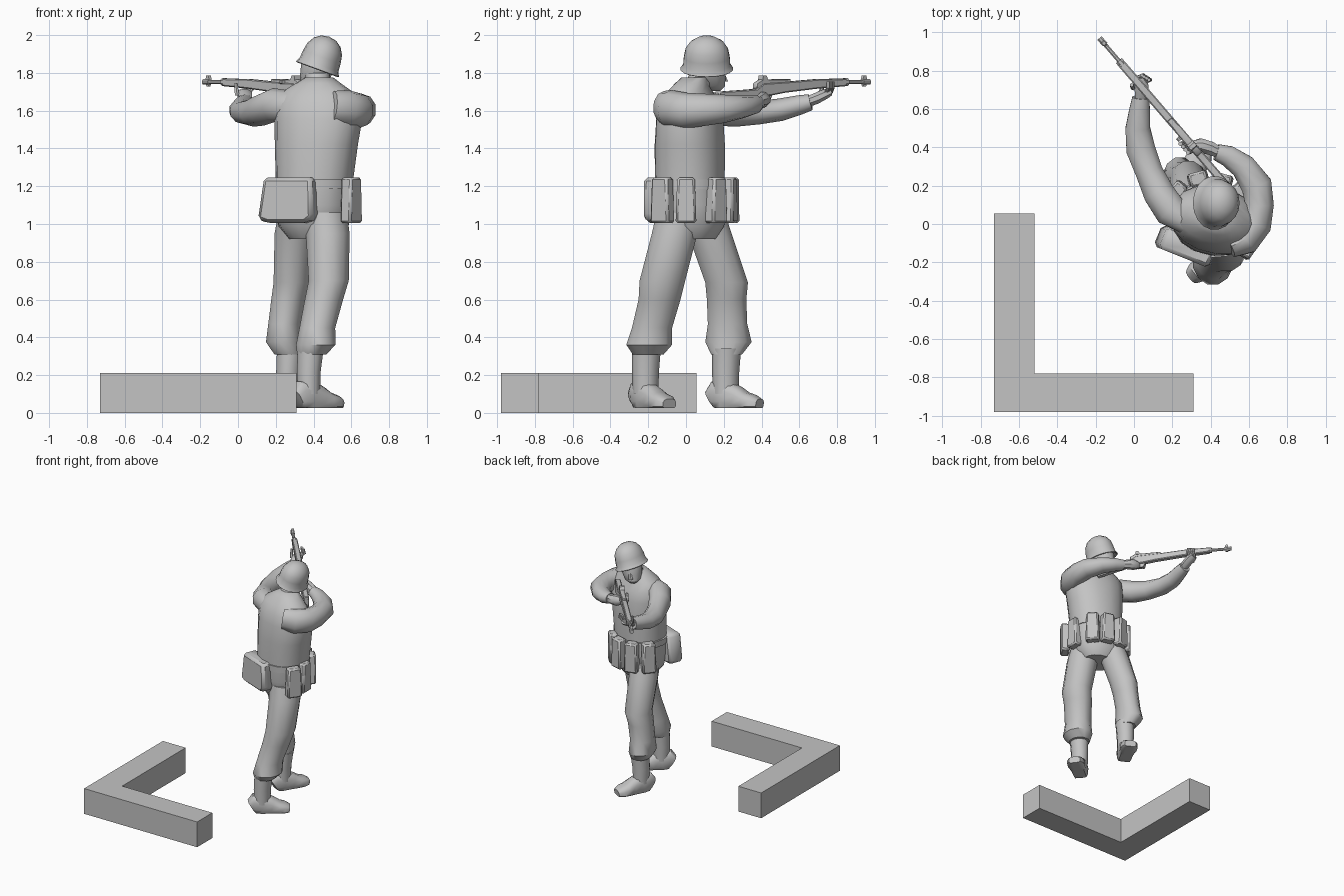
import bpy, bmesh, math
from mathutils import Vector, Matrix

grey = bpy.data.materials.new("plain grey")
grey.diffuse_color = (0.55, 0.55, 0.55, 1)


def finish(name, bm, smooth=True):
    bmesh.ops.recalc_face_normals(bm, faces=bm.faces)
    me = bpy.data.meshes.new(name)
    bm.to_mesh(me)
    bm.free()
    me.materials.append(grey)
    ob = bpy.data.objects.new(name, me)
    bpy.context.collection.objects.link(ob)
    if smooth:
        bpy.ops.object.select_all(action='DESELECT')
        ob.select_set(True)
        bpy.context.view_layer.objects.active = ob
        bpy.ops.object.shade_smooth_by_angle(angle=math.radians(42))
    return ob


def loft(name, rings, along=False, rot=0, n=12, power=1.0, floor=None):
    """Skin elliptical rings (x, y, z, a, b); rings are level, or square to the path."""
    bm = bmesh.new()
    cs = [Vector(r[:3]) for r in rings]
    loops = []
    for i, r in enumerate(rings):
        u, v = Vector((math.cos(rot), math.sin(rot), 0)), Vector((-math.sin(rot), math.cos(rot), 0))
        if along:
            t = (cs[min(i + 1, len(cs) - 1)] - cs[max(i - 1, 0)]).normalized()
            u = t.cross(Vector((0, 0, 1))).normalized()
            v = u.cross(t)
        loop = []
        for k in range(n):
            ang = 2 * math.pi * (k + 0.5) / n
            c, s = math.cos(ang), math.sin(ang)
            c = math.copysign(abs(c) ** power, c)
            s = math.copysign(abs(s) ** power, s)
            p = cs[i] + u * c * r[3] + v * s * r[4]
            if floor is not None:
                p.z = max(p.z, floor)
            loop.append(bm.verts.new(p))
        loops.append(loop)
    for a, b in zip(loops, loops[1:]):
        for k in range(n):
            bm.faces.new((a[k], a[(k + 1) % n], b[(k + 1) % n], b[k]))
    bm.faces.new(loops[0])
    bm.faces.new(loops[-1])
    return finish(name, bm)


def extrude(name, pts, matrix, depth, bevel=0):
    """Extrude a flat outline, centred on its own plane."""
    bm = bmesh.new()
    f = bm.faces.new([bm.verts.new((x, y, -depth / 2)) for x, y in pts])
    g = bmesh.ops.extrude_face_region(bm, geom=[f])
    bmesh.ops.translate(bm, vec=(0, 0, depth), verts=[e for e in g['geom'] if isinstance(e, bmesh.types.BMVert)])
    if bevel:
        bmesh.ops.bevel(bm, geom=bm.edges[:], offset=bevel, segments=1, affect='EDGES')
    bmesh.ops.transform(bm, matrix=matrix, verts=bm.verts)
    return finish(name, bm, bevel > 0)


# L-shaped low wall
extrude("low_wall", [(-.73, -.98), (.31, -.98), (.31, -.78), (-.52, -.78), (-.52, .055), (-.73, .055)],
        Matrix.Translation((0, 0, .105)), .21)

# Trouser legs, gathered over the boots
loft("right_leg", [(.46, -.03, 1.06, .12, .13), (.475, -.06, .95, .12, .125), (.48, -.125, .70, .11, .125),
                   (.455, -.14, .60, .105, .115), (.42, -.18, .45, .098, .11), (.412, -.195, .36, .108, .125),
                   (.39, -.2, .31, .08, .085)])
loft("left_leg", [(.32, .09, 1.06, .11, .12), (.30, .125, .95, .11, .12), (.285, .215, .69, .1, .117),
                  (.265, .215, .60, .092, .108), (.245, .22, .47, .088, .108), (.24, .225, .375, .095, .127),
                  (.265, .215, .31, .075, .085)])
# Boots
for side, ax, ay, dx, dy in (("right", .375, -.215, .78, .62), ("left", .265, .21, .48, .88)):
    loft(side + "_boot_shaft", [(ax + .01, ay + .005, .34, .072, .077), (ax, ay, .22, .066, .072),
                                (ax, ay, .1, .062, .068)], n=10)
    foot = [(-.085, .075, .045, .05), (-.06, .09, .058, .08), (0, .09, .062, .085), (.07, .07, .062, .07),
            (.12, .055, .068, .055), (.17, .05, .066, .045), (.205, .045, .045, .03)]
    loft(side + "_boot_foot", [(ax + dx * s, ay + dy * s, z, a, b) for s, z, a, b in foot],
         along=True, n=12, power=.75, floor=.025)

# Jacket body, hips to collar
loft("jacket", [(.40, .035, .92, .13, .12), (.40, .03, .99, .185, .17), (.40, .02, 1.10, .20, .182),
                (.405, .02, 1.24, .205, .182), (.415, .02, 1.42, .22, .182), (.425, .02, 1.56, .235, .172),
                (.42, .02, 1.64, .225, .15), (.42, .02, 1.70, .19, .115), (.425, .035, 1.745, .12, .09),
                (.43, .05, 1.775, .075, .075)], rot=-.25, n=16, power=.9)
loft("belt", [(.40, .02, 1.185, .212, .19), (.40, .02, 1.235, .214, .192)], rot=-.25, n=16, power=.9)

# Pouches around the belt: centre, facing angle, width, thickness
pouches = [(.60, -.125, -35, .12, .07), (.605, .0, 0, .11, .075), (.555, .16, 42, .11, .075),
           (.46, .225, 75, .11, .075), (.335, .235, 105, .11, .075), (.225, .17, 140, .11, .075)]
for i, (x, y, ang, w, d) in enumerate(pouches):
    m = Matrix.Translation((x, y, 1.125)) @ Matrix.Rotation(math.radians(ang + 90), 4, 'Z') @ Matrix.Rotation(math.pi / 2, 4, 'X')
    extrude("belt_pouch_%d" % (i + 1), [(-w * .5, -.12), (w * .5, -.12), (w * .42, .122), (-w * .42, .122)], m, d, .012)
m = Matrix.Translation((.265, -.115, 1.125)) @ Matrix.Rotation(math.radians(-22), 4, 'Z') @ Matrix.Rotation(math.pi / 2, 4, 'X')
extrude("back_bag", [(-.155, -.10), (-.1, -.12), (.12, -.12), (.16, -.09), (.155, .122), (-.12, .122)], m, .12, .02)

# Sleeves
loft("right_sleeve", [(.50, -.12, 1.62, .06, .085), (.575, -.085, 1.61, .085, .1), (.635, .0, 1.60, .088, .095),
                      (.655, .10, 1.605, .078, .085), (.64, .20, 1.61, .085, .075), (.57, .30, 1.62, .07, .06),
                      (.49, .355, 1.63, .058, .05), (.43, .375, 1.64, .045, .042)], along=True, n=10)
loft("left_sleeve", [(.28, .01, 1.62, .07, .085), (.19, .07, 1.63, .09, .09), (.13, .16, 1.605, .085, .085),
                     (.08, .27, 1.59, .075, .075), (.035, .39, 1.59, .08, .062), (.02, .50, 1.605, .068, .06),
                     (.03, .60, 1.63, .056, .052), (.035, .66, 1.645, .046, .043)], along=True, n=10)

# Head, neck and nose
loft("neck", [(.425, .05, 1.70, .07, .07), (.42, .09, 1.80, .068, .07)], n=10)
loft("head", [(.385, .15, 1.705, .03, .035), (.39, .145, 1.73, .06, .065), (.41, .125, 1.78, .078, .088),
              (.425, .115, 1.84, .085, .1), (.44, .11, 1.90, .08, .09)], rot=.7, n=12)
loft("nose", [(.365, .205, 1.755, .018, .02), (.385, .19, 1.81, .008, .012)], rot=.7, n=6)

# Helmet: lathe outline, then tilted onto the stock side
bm = bmesh.new()
outline = [(0, .17), (.045, .162), (.082, .138), (.106, .1), (.115, .055), (.118, .012), (.132, -.012),
           (.127, -.016), (.108, .0), (.09, .06), (0, .09)]
vs = [bm.verts.new((r, 0, z)) for r, z in outline]
es = [bm.edges.new(p) for p in zip(vs, vs[1:])]
bmesh.ops.spin(bm, geom=vs + es, cent=(0, 0, 0), axis=(0, 0, 1), angle=2 * math.pi, steps=18)
bmesh.ops.remove_doubles(bm, verts=bm.verts, dist=.0005)
m = Matrix.Translation((.425, .11, 1.832)) @ Matrix.Rotation(.35, 4, 'Y') @ Matrix.Diagonal((.92, 1.07, 1, 1))
bmesh.ops.transform(bm, matrix=m, verts=bm.verts)
finish("helmet", bm)

# Rifle: u runs from the muzzle to the butt, outline drawn in (u, z)
d = Vector((.652, -.758, 0))
side = Vector((0, 0, 1)).cross(d)
muzzle = Vector((-.18, .97, 0))
frame = Matrix(((d.x, 0, -side.x, muzzle.x), (d.y, 0, -side.y, muzzle.y), (0, 1, 0, 0), (0, 0, 0, 1)))


def at(u, z, off=0):
    return muzzle + d * u + side * off + Vector((0, 0, z))


def rod(name, u0, z0, u1, z1, r, off=0):
    return loft(name, [(*at(u0, z0, off), r, r), (*at(u1, z1, off), r, r)], along=True, n=8)


extrude("rifle_stock", [(.17, 1.73), (.38, 1.716), (.60, 1.695), (.70, 1.68), (.78, 1.672), (.86, 1.645),
                        (1.06, 1.59), (1.065, 1.70), (.88, 1.71), (.80, 1.715), (.75, 1.745), (.55, 1.755),
                        (.36, 1.768), (.17, 1.77)], frame, .042, .006)
rod("rifle_barrel", 0, 1.752, .3, 1.752, .0115)
rod("barrel_band", .155, 1.752, .185, 1.751, .022)
rod("muzzle_collar", .0, 1.752, .045, 1.752, .016)
extrude("front_sight", [(.02, 1.755), (.055, 1.755), (.045, 1.785), (.028, 1.787)], frame, .018)
extrude("sight_lug", [(.02, 1.75), (.05, 1.75), (.045, 1.728), (.028, 1.728)], frame, .014)
extrude("receiver", [(.56, 1.74), (.80, 1.715), (.80, 1.745), (.76, 1.765), (.56, 1.768)], frame, .034, .004)
extrude("rear_sight", [(.72, 1.76), (.76, 1.76), (.755, 1.787), (.735, 1.787)], frame, .04)
rod("bolt_handle", .66, 1.752, .68, 1.752, .012, -.03)
extrude("trigger_guard", [(.68, 1.685), (.77, 1.675), (.76, 1.645), (.70, 1.65)], frame, .014)

# Hands
loft("right_hand", [(.45, .37, 1.64, .03, .032), (.40, .395, 1.648, .038, .038), (.345, .41, 1.66, .04, .042),
                    (.305, .41, 1.67, .025, .03)], along=True, n=8)
loft("left_hand", [(.034, .645, 1.647, .032, .03), (.04, .69, 1.665, .038, .032), (.035, .74, 1.69, .042, .028),
                   (.03, .765, 1.70, .032, .02)], along=True, n=8)
for i in range(4):
    # Fingers wrapped up the side of the stock
    p = Vector((.055 - i * .012, .74 + i * .008, 0))
    loft("left_finger_%d" % (i + 1), [(p.x, p.y, 1.69, .011, .011), (p.x + .03, p.y + .012, 1.72, .011, .011),
                                      (p.x + .022, p.y + .012, 1.755, .009, .009)], n=6)
    q = at(.70 + i * .02, 1.655, -.025)
    loft("right_finger_%d" % (i + 1), [(*q, .012, .012), (q.x - .015, q.y - .005, 1.70, .011, .011)], n=6)
loft("left_thumb", [(-.005, .71, 1.68, .013, .013), (-.012, .725, 1.745, .01, .01)], n=6)
